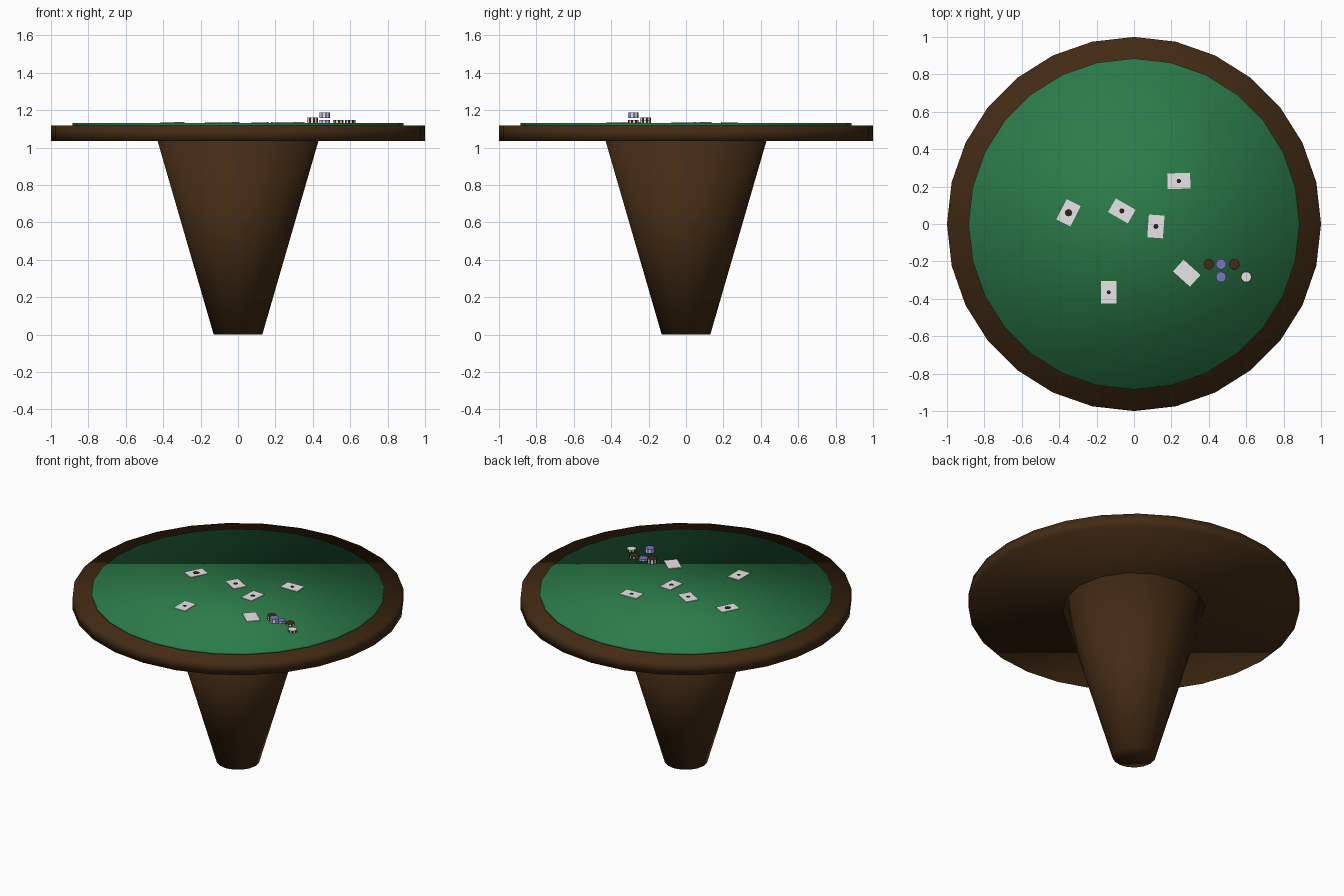
import bpy, bmesh, math
from mathutils import Matrix

if "Cube" in bpy.data.objects:
    bpy.data.objects.remove(bpy.data.objects["Cube"])


def material(name, rgb):
    m = bpy.data.materials.new(name)
    m.diffuse_color = (*rgb, 1)
    m.use_nodes = True
    m.node_tree.nodes["Principled BSDF"].inputs["Base Color"].default_value = m.diffuse_color
    return m


WOOD = material("dark wood", (0.056, 0.024, 0.007))
FELT = material("green felt", (0.024, 0.2, 0.068))
WHITE = material("card white", (0.8, 0.78, 0.78))
BLUE = material("chip blue", (0.18, 0.18, 0.52))
BLACK = material("pip black", (0.03, 0.014, 0.005))


def finish(bm, name, mats, smooth=False):
    me = bpy.data.meshes.new(name)
    for f in bm.faces:
        f.smooth = smooth
    bm.to_mesh(me)
    bm.free()
    for m in mats:
        me.materials.append(m)
    ob = bpy.data.objects.new(name, me)
    bpy.context.collection.objects.link(ob)
    return ob


def drum(name, sides, r_low, r_high, z0, z1, mats, x=0, y=0, smooth=False, stripes=False):
    """Upright cylinder or cone; stripes alternates the colour of the side faces."""
    bm = bmesh.new()
    bmesh.ops.create_cone(bm, cap_ends=True, segments=sides, radius1=r_low, radius2=r_high,
                          depth=z1 - z0, matrix=Matrix.Translation((x, y, (z0 + z1) / 2)))
    if stripes:
        bm.normal_update()
        for f in bm.faces:
            if abs(f.normal.z) < 0.5:
                a = math.atan2(f.normal.y, f.normal.x) % math.tau
                f.material_index = int(a / math.tau * sides) % 2
    return finish(bm, name, mats, smooth)


# table: tapered pedestal, wooden top, felt disc
drum("pedestal", 16, 0.13, 0.43, 0, 1.035, [WOOD], smooth=True)
drum("table_top", 28, 1.0, 1.0, 1.035, 1.118, [WOOD], smooth=True)
drum("felt", 28, 0.885, 0.885, 1.115, 1.132, [FELT], smooth=True)

# playing cards: x, y, rotation in degrees, pip radius (0 = face down)
TOP = 1.132
cards = [(0.24, 0.23, 92, 0.012), (-0.35, 0.06, -27, 0.02), (-0.065, 0.07, 60, 0.014),
         (0.117, -0.013, -4, 0.014), (0.282, -0.263, 48, 0), (-0.135, -0.365, 0, 0.011)]
for i, (x, y, rot, pip) in enumerate(cards):
    bm = bmesh.new()
    place = (Matrix.Translation((x, y, TOP + 0.002)) @ Matrix.Rotation(math.radians(rot), 4, 'Z')
             @ Matrix.Diagonal((0.084, 0.122, 0.004, 1)))
    bmesh.ops.create_cube(bm, size=1, matrix=place)
    finish(bm, f"card_{i + 1}", [WHITE])
    if pip:
        drum(f"card_pip_{i + 1}", 8, pip, pip, TOP + 0.003, TOP + 0.005, [BLACK], x, y)

# chips: x, y, base height, count, colour
H = 0.0145
chips = [(0.4, -0.215, TOP, 2, WOOD), (0.465, -0.215, TOP, 1, BLUE),
         (0.535, -0.215, TOP, 1, WOOD), (0.465, -0.283, 1.159, 2, BLUE),
         (0.6, -0.283, TOP, 1, WHITE)]
for i, (x, y, z, count, mat) in enumerate(chips):
    edge = BLACK if mat == WHITE else WHITE
    for k in range(count):
        drum(f"chip_{i + 1}_{k + 1}", 16, 0.028, 0.028, z + k * H, z + (k + 1) * H - 0.0005,
             [mat, edge], x, y, stripes=True)
